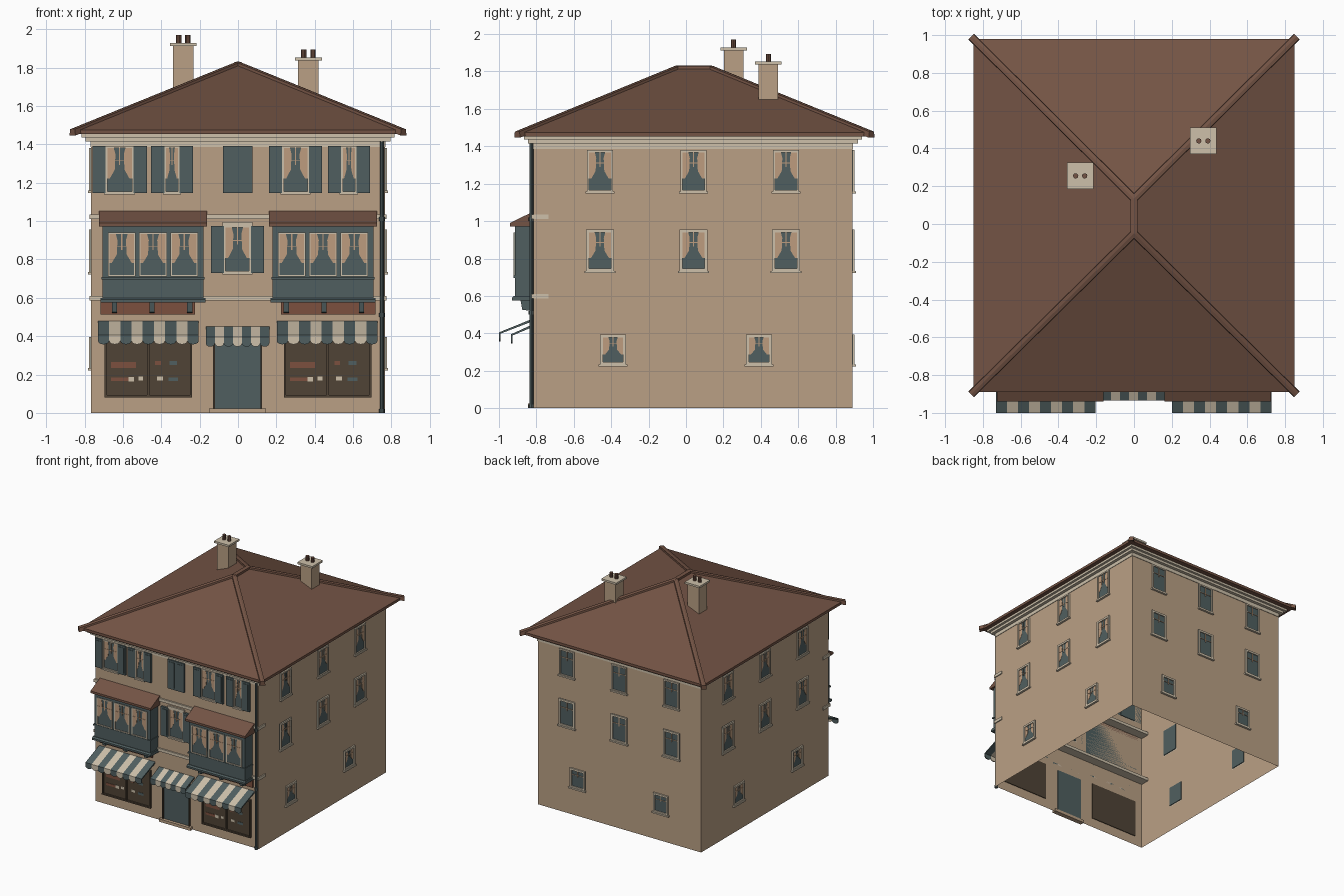
import bpy, bmesh, math
from mathutils import Vector

if "Cube" in bpy.data.objects:
    bpy.data.objects.remove(bpy.data.objects["Cube"])

XW, YF, YB = 0.765, -0.815, 0.89          # wall planes


def material(name, r, g, b):
    m = bpy.data.materials.new(name)
    lin = [((c / 255 + 0.055) / 1.055) ** 2.4 for c in (r, g, b)]
    m.diffuse_color = (*lin, 1)
    m.use_nodes = True
    m.node_tree.nodes["Principled BSDF"].inputs["Base Color"].default_value = m.diffuse_color
    return m


WALL = material("tan_plaster", 186, 160, 133)
ROOF = material("brown_tile", 116, 84, 69)
CREAM = material("cream_stone", 205, 192, 170)
TEAL = material("dark_teal", 80, 95, 96)
DARK = material("dark_wood", 80, 68, 54)
RUST = material("rust_board", 124, 80, 62)
DRAPE = material("curtain_tan", 190, 156, 126)


class Part:
    """One named object assembled from prisms, with a material per prism."""

    def __init__(self, name, *mats):
        self.name, self.mats, self.bm = name, mats, bmesh.new()

    def prism(self, pts, offset, mat=0):
        a = [self.bm.verts.new(p) for p in pts]
        b = [self.bm.verts.new(Vector(p) + Vector(offset)) for p in pts]
        n = len(a)
        faces = [self.bm.faces.new(a), self.bm.faces.new(b[::-1])]
        faces += [self.bm.faces.new((a[i], b[i], b[(i + 1) % n], a[(i + 1) % n])) for i in range(n)]
        for f in faces:
            f.material_index = mat

    def box(self, x0, x1, y0, y1, z0, z1, mat=0):
        self.prism([(x0, y0, z0), (x1, y0, z0), (x1, y1, z0), (x0, y1, z0)], (0, 0, z1 - z0), mat)

    def plate(self, side, uz, d0, d1, mat=0):
        """Extrude an outline (u, z) from depth d0 to d1 out of a wall."""
        put = {"front": lambda u, d, z: Vector((u, YF - d, z)),
               "back": lambda u, d, z: Vector((u, YB + d, z)),
               "right": lambda u, d, z: Vector((XW + d, u, z)),
               "left": lambda u, d, z: Vector((-XW - d, u, z))}[side]
        pts = [put(u, d0, z) for u, z in uz]
        self.prism(pts, put(0, d1, 0) - put(0, d0, 0), mat)

    def rect(self, side, u0, u1, z0, z1, d0, d1, mat=0):
        self.plate(side, [(u0, z0), (u1, z0), (u1, z1), (u0, z1)], d0, d1, mat)

    def tube(self, x, y, r, z0, z1, sides=10):
        ring = [(x + r * math.cos(2 * math.pi * i / sides), y + r * math.sin(2 * math.pi * i / sides), z0)
                for i in range(sides)]
        self.prism(ring, (0, 0, z1 - z0))

    def done(self):
        bmesh.ops.recalc_face_normals(self.bm, faces=self.bm.faces)
        me = bpy.data.meshes.new(self.name)
        self.bm.to_mesh(me)
        self.bm.free()
        for m in self.mats:
            me.materials.append(m)
        ob = bpy.data.objects.new(self.name, me)
        bpy.context.collection.objects.link(ob)


# Walls: a shell open underneath
walls = Part("walls", WALL)
walls.box(-XW, XW, YF, YB, 0, 1.45)
bmesh.ops.delete(walls.bm, geom=[f for f in walls.bm.faces if all(v.co.z < 0.01 for v in f.verts)],
                 context="FACES")
walls.done()

# Frieze and stepped cornice under the eaves
cornice = Part("cornice", CREAM)
for d, z0, z1 in ((0.004, 1.385, 1.42), (0.03, 1.415, 1.437), (0.05, 1.435, 1.458)):
    cornice.box(-XW - d, XW + d, YF - d, YB + d, z0, z1)
cornice.done()

# String courses on the front
bands = Part("string_courses", CREAM)
for z in (0.585, 1.01):
    bands.box(-XW - 0.008, XW + 0.008, YF - 0.012, YF + 0.08, z, z + 0.025)
bands.done()

# Hipped roof with an eave edge
RX, R0, R1, ZE, ZR = 0.85, -0.89, 0.98, 1.475, 1.82
ridge = [Vector((0, -0.05, ZR)), Vector((0, 0.135, ZR))]
corner = {(sx, k): Vector((sx * RX, (R0, R1)[k], ZE)) for sx in (-1, 1) for k in (0, 1)}
roof = Part("hipped_roof", ROOF)
order = [(-1, 0), (1, 0), (1, 1), (-1, 1)]
top = [roof.bm.verts.new(corner[c]) for c in order]
low = [roof.bm.verts.new(corner[c] - Vector((0, 0, 0.022))) for c in order]
peak = [roof.bm.verts.new(p) for p in ridge]
roof.bm.faces.new(low)
for i in range(4):
    j = (i + 1) % 4
    roof.bm.faces.new((top[i], top[j], low[j], low[i]))
for f in ((top[0], top[1], peak[0]), (top[2], top[3], peak[1]),
          (top[1], top[2], peak[1], peak[0]), (top[3], top[0], peak[0], peak[1])):
    roof.bm.faces.new(f)
roof.done()

# Raised caps along the hips and ridge
caps = Part("ridge_caps", ROOF)
lines = [(ridge[k], corner[s, k] + (corner[s, k] - ridge[k]) * 0.015) for s in (-1, 1) for k in (0, 1)]
for p, q in lines + [(ridge[0], ridge[1])]:
    side = (q - p).cross(Vector((0, 0, 1))).normalized() * 0.022
    up = Vector((0, 0, 0.012))
    caps.prism([p - side - 2 * up, p - side * 0.8 + up * 0.7, p + up, p + side * 0.8 + up * 0.7, p + side - 2 * up], q - p)
caps.done()

# Chimneys with capstones and paired pots
shafts, stones, pots = Part("chimney_shafts", WALL), Part("chimney_caps", CREAM), Part("chimney_pots", ROOF)
for x, y, z in ((-0.285, 0.255, 1.913), (0.367, 0.44, 1.837)):
    shafts.box(x - 0.053, x + 0.053, y - 0.053, y + 0.053, 1.62, z)
    stones.box(x - 0.07, x + 0.07, y - 0.07, y + 0.07, z, z + 0.016)
    for dx in (-0.024, 0.024):
        pots.tube(x + dx, y, 0.014, z + 0.01, z + 0.057)
for p in (shafts, stones, pots):
    p.done()

# Windows: glass, curtains, glazing bars, surround and sill
glass, frames, drapes = Part("window_glass", TEAL), Part("window_frames", CREAM), Part("curtains", DRAPE)
CURTAIN = [(0, 0.3), (0.1, 0.3), (0.3, 0.5), (0.33, 0.85), (0.26, 1), (0, 1)]


def window(side, u, z0, z1, w, base=0.0, t=0.012, proud=0.012, sill=True, curtain=True):
    h, b = w / 2, base
    glass.rect(side, u - h, u + h, z0, z1, b - 0.006, b + 0.003)
    for s in (-1, 1):
        frames.rect(side, u + s * h, u + s * (h - t), z0, z1, b, b + proud)
        if curtain:
            drapes.plate(side, [(u + s * (h - t - a * (w - 2 * t)), z0 + t + c * (z1 - z0 - 2 * t))
                                for a, c in CURTAIN], b + 0.002, b + 0.005)
    for z in (z0, z1 - t):
        frames.rect(side, u - h, u + h, z, z + t, b, b + proud)
    drapes.rect(side, u - 0.003, u + 0.003, z0 + 0.6 * (z1 - z0), z1 - t, b, b + 0.007)
    drapes.rect(side, u - h + t, u + h - t, z0 + 0.68 * (z1 - z0), z0 + 0.7 * (z1 - z0), b, b + 0.007)
    if sill:
        frames.rect(side, u - h - 0.008, u + h + 0.008, z0 - 0.008, z0 + 0.004, b, b + 0.018)


for side, us, ug in (("left", (-0.46, 0.04, 0.535), 0.39), ("right", (-0.46, 0.04, 0.535), 0.39),
                     ("back", (-0.49, 0, 0.49), 0.39)):
    cur = side != "back"
    for u in us:
        window(side, u, 1.155, 1.38, 0.14, curtain=cur)
        window(side, u, 0.73, 0.955, 0.15, t=0.016, curtain=cur)
    for u in (-ug, ug):
        window(side, u, 0.23, 0.395, 0.14, t=0.016, curtain=cur)

# Front upper windows and their shutters
shutters = Part("shutters", TEAL)


def shutter(u0, u1, z0, z1):
    shutters.rect("front", u0, u1, z0, z1, 0, 0.018)
    shutters.rect("front", u0 + 0.01, u1 - 0.01, z0 + 0.015, z1 - 0.015, 0.018, 0.022)


for u, w, z0, z1 in ((-0.617, 0.145, 1.145, 1.39), (-0.344, 0.08, 1.145, 1.39), (0.30, 0.14, 1.145, 1.39),
                     (0.578, 0.08, 1.145, 1.39), (-0.003, 0.14, 0.73, 0.975)):
    window("front", u, z0, z1, w, t=0.009)
    for s in (-1, 1):
        a, b = sorted((u + s * w / 2, u + s * (w / 2 + 0.069)))
        shutter(a, b, z0, z1)
shutter(-0.079, -0.002, 1.145, 1.39)
shutter(-0.002, 0.075, 1.145, 1.39)
frames.rect("front", -0.08, 0.075, 0.975, 0.995, 0, 0.015)

# Bay windows with lean-to roofs, brackets and boards
bays, bay_roofs = Part("bay_windows", TEAL), Part("bay_roofs", ROOF)
brackets, boards = Part("bay_brackets", TEAL), Part("fascia_boards", RUST)
for s in (-1, 1):
    c = s * 0.443
    bays.rect("front", c - 0.263, c + 0.263, 0.59, 0.98, 0, 0.1)
    bays.prism([(c - 0.274, YF, 0.575), (c - 0.274, YF - 0.116, 0.575), (c - 0.274, YF - 0.116, 0.59),
                (c - 0.274, YF - 0.105, 0.6), (c - 0.274, YF, 0.6)], (0.548, 0, 0))
    bays.rect("front", c - 0.268, c + 0.268, 0.695, 0.708, 0, 0.108)
    bay_roofs.prism([(c - 0.281, YF, 0.972), (c - 0.281, YF - 0.125, 0.972), (c - 0.281, YF - 0.125, 0.99),
                     (c - 0.281, YF, 1.052)], (0.562, 0, 0))
    for du in (-0.163, 0, 0.163):
        window("front", c + du, 0.71, 0.94, 0.145, base=0.1, t=0.008, proud=0.008, sill=False)
        x = s * 0.448 + du * 1.2
        brackets.prism([(x - 0.014, YF, 0.578), (x - 0.014, YF - 0.07, 0.578), (x - 0.014, YF - 0.06, 0.525),
                        (x - 0.014, YF, 0.52)], (0.028, 0, 0))
    boards.rect("front", s * 0.47 - 0.246, s * 0.47 + 0.246, 0.512, 0.577, 0, 0.015)
for p in (bays, bay_roofs, brackets, boards, shutters, glass, frames, drapes):
    p.done()

# Shop windows with small goods on display
shop, goods = Part("shop_windows", DARK), Part("shop_goods", RUST, TEAL, CREAM)
for s in (-1, 1):
    c = s * 0.467
    shop.rect("front", c - 0.225, c + 0.225, 0.08, 0.4, -0.006, 0.004)
    for u in (c - 0.222, c, c + 0.222):
        shop.rect("front", u - 0.006, u + 0.006, 0.08, 0.4, 0, 0.016)
    for z in (0.08, 0.388):
        shop.rect("front", c - 0.228, c + 0.228, z, z + 0.012, 0, 0.018)
    for u, z, w, h, m in ((-0.13, 0.25, 0.13, 0.03, 0), (0.05, 0.26, 0.03, 0.02, 0), (0.13, 0.26, 0.04, 0.02, 1),
                          (-0.15, 0.175, 0.09, 0.02, 0), (-0.09, 0.175, 0.03, 0.025, 2), (0.06, 0.18, 0.03, 0.02, 2),
                          (0.13, 0.175, 0.05, 0.02, 1), (-0.04, 0.18, 0.025, 0.02, 2)):
        goods.rect("front", c + u - w / 2, c + u + w / 2, z - h / 2, z + h / 2, 0.003, 0.007, m)
shop.done()
goods.done()

# Door, its frame and step
door = Part("front_door", TEAL)
door.rect("front", -0.122, 0.116, 0.022, 0.39, -0.006, 0.004)
door.done()
jambs = Part("door_frame", DARK)
for u in (-0.13, 0.116):
    jambs.rect("front", u, u + 0.009, 0.02, 0.39, 0, 0.014)
jambs.done()
step = Part("door_step", WALL)
step.rect("front", -0.15, 0.145, 0, 0.024, -0.01, 0.03)
step.done()

# Striped awnings with scalloped valances
awnings = Part("awnings", TEAL, CREAM)
for x0, x1, yf, zt, zf, zb, n in ((-0.73, -0.205, -1.0, 0.48, 0.405, 0.357, 9),
                                  (0.202, 0.727, -1.0, 0.48, 0.405, 0.357, 9),
                                  (-0.168, 0.163, -0.935, 0.45, 0.395, 0.345, 7)):
    w = (x1 - x0) / n
    for i in range(n):
        a = x0 + i * w
        awnings.prism([(a, YF, zt), (a, yf, zf), (a, yf, zf - 0.01), (a, YF, zt - 0.014)], (w, 0, 0), i % 2)
        arc = [(a + w / 2 - w / 2 * math.cos(math.pi * k / 6), yf, zb + 0.018 - 0.018 * math.sin(math.pi * k / 6))
               for k in range(7)]
        awnings.prism(arc + [(a + w, yf, zf), (a, yf, zf)], (0, 0.008, 0), i % 2)
awnings.done()

# Downpipe at the front right corner
pipe = Part("downpipe", TEAL)
pipe.tube(0.75, YF - 0.012, 0.011, 0, 1.42)
for z in (0.0, 0.5, 1.0):
    pipe.tube(0.75, YF - 0.012, 0.015, z, z + 0.02)
pipe.done()
